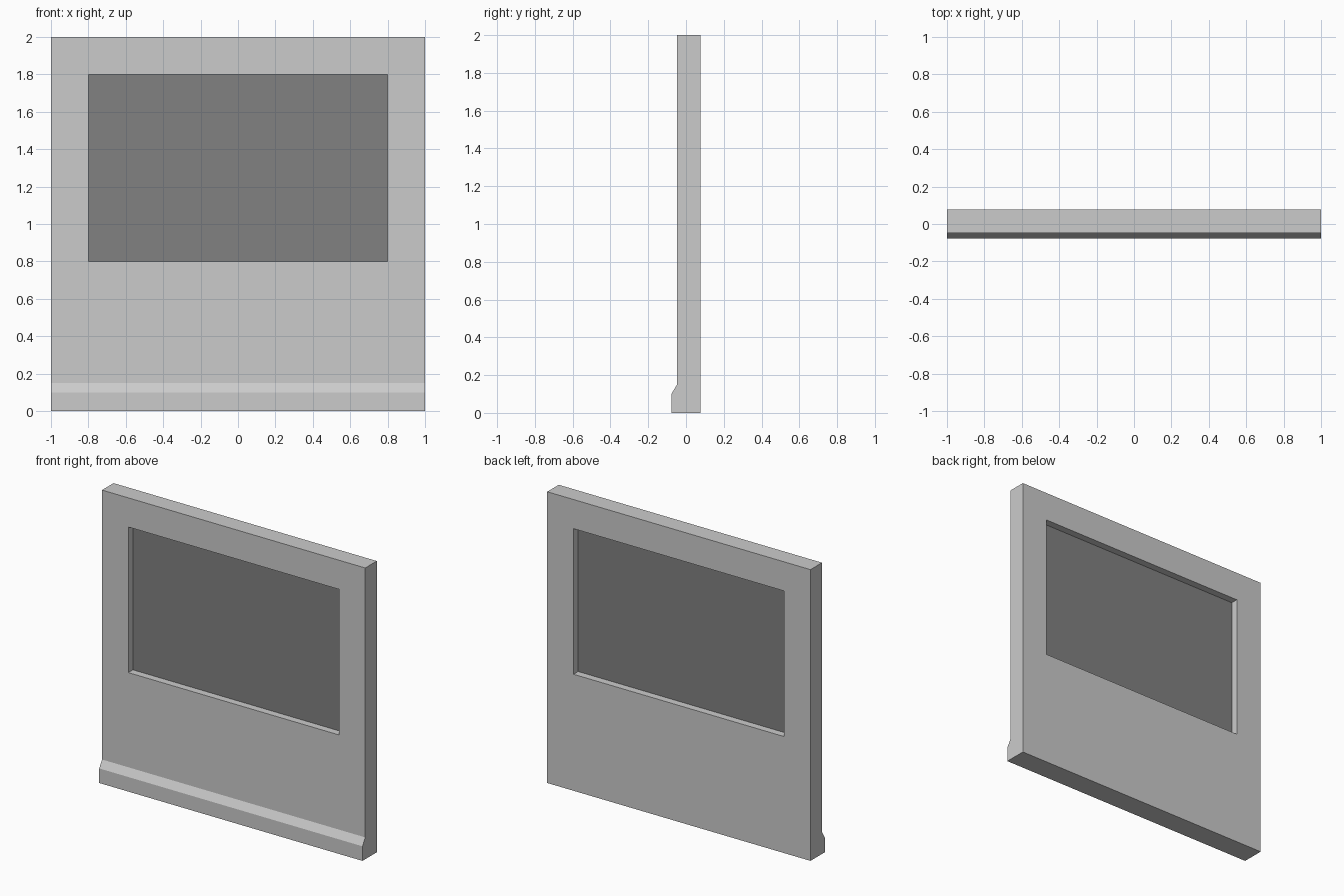
import bpy, bmesh

if "Cube" in bpy.data.objects:
    bpy.data.objects.remove(bpy.data.objects["Cube"])

HALF_DEPTH = 0.0775          # overall half depth
FACE_Y = -0.0475             # front of the wall above the skirting
MID_Y = (FACE_Y + HALF_DEPTH) / 2


def add_object(name, bm):
    bmesh.ops.recalc_face_normals(bm, faces=bm.faces)
    mesh = bpy.data.meshes.new(name)
    bm.to_mesh(mesh)
    bm.free()
    obj = bpy.data.objects.new(name, mesh)
    bpy.context.collection.objects.link(obj)
    return obj


def extrude_x(name, profile, half_width):
    """Sweep a (y, z) profile along x."""
    bm = bmesh.new()
    face = bm.faces.new([bm.verts.new((-half_width, y, z)) for y, z in profile])
    geom = bmesh.ops.extrude_face_region(bm, geom=[face])["geom"]
    verts = [g for g in geom if isinstance(g, bmesh.types.BMVert)]
    bmesh.ops.translate(bm, verts=verts, vec=(2 * half_width, 0, 0))
    return add_object(name, bm)


def opening_box(name, depth):
    """Box filling the window opening, centred in the wall thickness."""
    y0, y1 = MID_Y - depth / 2, MID_Y + depth / 2
    return extrude_x(name, [(y0, 0.8), (y1, 0.8), (y1, 1.8), (y0, 1.8)], 0.8)


# Wall panel with a chamfered skirting along the front
wall = extrude_x("wall_panel", [
    (-HALF_DEPTH, 0), (HALF_DEPTH, 0), (HALF_DEPTH, 2),
    (FACE_Y, 2), (FACE_Y, 0.15), (-HALF_DEPTH, 0.10)], 1.0)

# Window opening
cutter = opening_box("window_cutter", 0.5)
cutter.hide_render = True
cut = wall.modifiers.new("window_opening", 'BOOLEAN')
cut.operation = 'DIFFERENCE'
cut.solver = 'EXACT'
cut.object = cutter
bpy.context.view_layer.objects.active = wall
bpy.ops.object.modifier_apply(modifier=cut.name)
bpy.data.objects.remove(cutter)

# Dark pane, set back from both faces
pane = opening_box("window_pane", 0.025)
glass = bpy.data.materials.new("dark_glass")
glass.diffuse_color = (0.22, 0.22, 0.22, 1)
glass.use_nodes = True
glass.node_tree.nodes["Principled BSDF"].inputs["Base Color"].default_value = glass.diffuse_color
pane.data.materials.append(glass)
